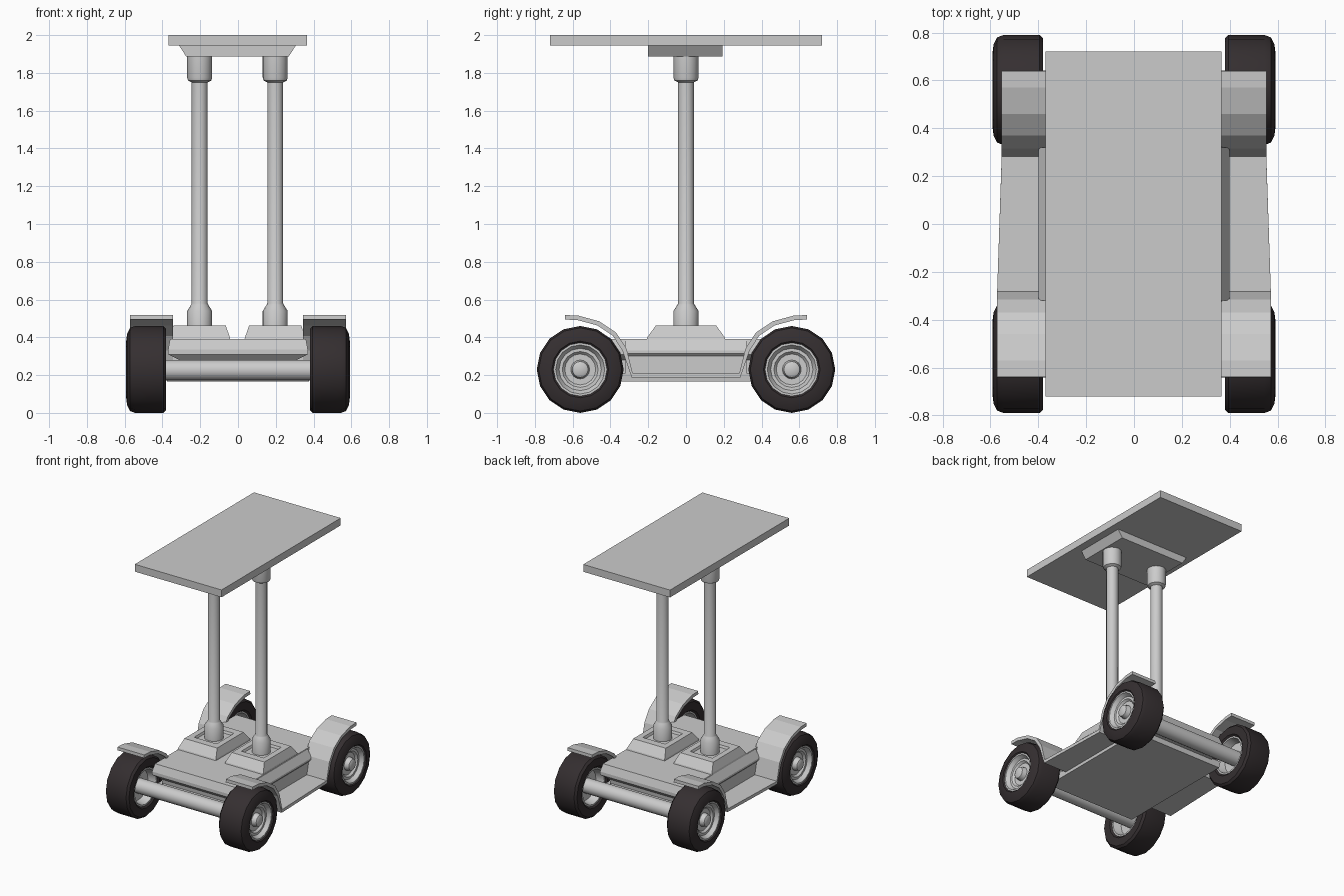
import bpy, bmesh, math

if "Cube" in bpy.data.objects:
    bpy.data.objects.remove(bpy.data.objects["Cube"])

tyre_mat = bpy.data.materials.new("tyre_rubber")
tyre_mat.diffuse_color = (0.035, 0.028, 0.03, 1)
tyre_mat.use_nodes = True
tyre_mat.node_tree.nodes["Principled BSDF"].inputs["Base Color"].default_value = tyre_mat.diffuse_color


def finish(name, bm, mat=None, smooth=None):
    bmesh.ops.recalc_face_normals(bm, faces=bm.faces)
    me = bpy.data.meshes.new(name)
    bm.to_mesh(me)
    bm.free()
    ob = bpy.data.objects.new(name, me)
    bpy.context.collection.objects.link(ob)
    if mat:
        me.materials.append(mat)
    if smooth:
        bpy.ops.object.select_all(action='DESELECT')
        ob.select_set(True)
        bpy.context.view_layer.objects.active = ob
        bpy.ops.object.shade_smooth_by_angle(angle=math.radians(smooth))
    return ob


def stack(name, levels, cx=0.0, cy=0.0):
    """Rectangular sections (half x, half y, z) joined bottom to top."""
    bm = bmesh.new()
    rings = [[bm.verts.new((cx + sx * hx, cy + sy * hy, z))
              for sx, sy in ((-1, -1), (1, -1), (1, 1), (-1, 1))] for hx, hy, z in levels]
    for a, b in zip(rings, rings[1:]):
        for i in range(4):
            bm.faces.new((a[i], a[(i + 1) % 4], b[(i + 1) % 4], b[i]))
    bm.faces.new(rings[0])
    bm.faces.new(rings[-1])
    return finish(name, bm)


def lathe(name, profile, place, segs=16, closed=False, mat=None, smooth=35):
    """Revolve (radius, height); place(a, b, h) maps to the world."""
    bm = bmesh.new()
    rings = []
    for r, h in profile:
        rings.append([bm.verts.new(place(r * math.cos(2 * math.pi * i / segs),
                                         r * math.sin(2 * math.pi * i / segs), h))
                      for i in range(segs)])
    pairs = list(zip(rings, rings[1:]))
    if closed:
        pairs.append((rings[-1], rings[0]))
    else:
        bm.faces.new(rings[0])
        bm.faces.new(rings[-1])
    for a, b in pairs:
        for i in range(segs):
            j = (i + 1) % segs
            bm.faces.new((a[i], a[j], b[j], b[i]))
    return finish(name, bm, mat, smooth)


# Chassis: bottom plate, body, waist ridge between the wheels
stack("bottom_plate", [(0.375, 0.47, 0.165), (0.38, 0.48, 0.21)])
stack("chassis_body", [(0.31, 0.47, 0.20), (0.31, 0.48, 0.28), (0.37, 0.51, 0.31),
                       (0.37, 0.51, 0.335), (0.36, 0.49, 0.39)])
stack("side_ridge", [(0.385, 0.32, 0.205), (0.385, 0.32, 0.30), (0.40, 0.32, 0.315),
                     (0.40, 0.32, 0.33), (0.365, 0.32, 0.388)])

# Fender strips running over both wheels and along the sill
half = [(0.64, 0.518), (0.57, 0.515), (0.46, 0.485), (0.37, 0.425), (0.315, 0.34), (0.282, 0.21)]
path = [(-y, z) for y, z in half] + half[::-1]
for side, label in ((-1, "left"), (1, "right")):
    bm = bmesh.new()
    sections = []
    for k, (y, z) in enumerate(path):
        # offset across the thickness using the averaged direction
        p, q = path[max(k - 1, 0)], path[min(k + 1, len(path) - 1)]
        dy, dz = q[0] - p[0], q[1] - p[1]
        n = math.hypot(dy, dz)
        oy, oz = dz / n * 0.024, -dy / n * 0.024
        outer = 0.572 if y < -0.2 else 0.553
        inner = 0.345
        sections.append([bm.verts.new((side * x, y + t * oy, z + t * oz))
                         for x, t in ((inner, 0), (outer, 0), (outer, 1), (inner, 1))])
    for a, b in zip(sections, sections[1:]):
        for i in range(4):
            bm.faces.new((a[i], a[(i + 1) % 4], b[(i + 1) % 4], b[i]))
    bm.faces.new(sections[0])
    bm.faces.new(sections[-1])
    finish(label + "_fender_strip", bm)

# Wheels and axles
tyre = [(0.14, 0.395), (0.155, 0.38), (0.215, 0.38), (0.23, 0.395), (0.23, 0.545),
        (0.22, 0.572), (0.19, 0.587), (0.15, 0.592), (0.137, 0.58)]
rim = [(0.05, 0.45), (0.115, 0.45), (0.13, 0.39), (0.142, 0.39), (0.142, 0.584), (0.13, 0.584),
       (0.112, 0.555), (0.095, 0.555), (0.082, 0.54), (0.05, 0.54), (0.042, 0.575), (0.03, 0.582)]
for end, fb in ((-1, "front"), (1, "back")):
    y0 = end * 0.56
    for side, label in ((-1, "left"), (1, "right")):
        def place(a, b, h, s=side, y=y0):
            return (s * h, y + a, 0.23 + b)
        lathe(f"{fb}_{label}_tyre", tyre, place, 16, True, tyre_mat, 40)
        lathe(f"{fb}_{label}_rim", rim, place, 16)
    lathe(fb + "_axle", [(0.055, -0.46), (0.055, 0.46)],
          lambda a, b, h, y=y0: (h, y + a, 0.226 + b), 16)
    # bearer joining axle to chassis
    stack(fb + "_axle_bearer", [(0.30, 0.05, 0.20), (0.30, 0.05, 0.25)], 0, end * 0.49)

# Pedestals with recessed tops, posts with collars
post = [(0.066, 0.43), (0.066, 0.54), (0.046, 0.572), (0.042, 0.58), (0.042, 1.75),
        (0.062, 1.76), (0.066, 1.775), (0.066, 1.892)]
for cx, label in ((-0.203, "left"), (0.197, "right")):
    stack(label + "_pedestal", [(0.163, 0.21, 0.385), (0.16, 0.205, 0.40), (0.138, 0.16, 0.462),
                                (0.095, 0.105, 0.462), (0.088, 0.098, 0.445)], cx)
    lathe(label + "_post", post, lambda a, b, h, c=cx: (c + a, b, h), 16)

# Table top and its bracket
stack("top_bracket", [(0.272, 0.198, 1.888), (0.31, 0.198, 1.946)], -0.003, -0.004)
stack("top_panel", [(0.367, 0.72, 1.944), (0.367, 0.72, 2.0)], -0.002)
